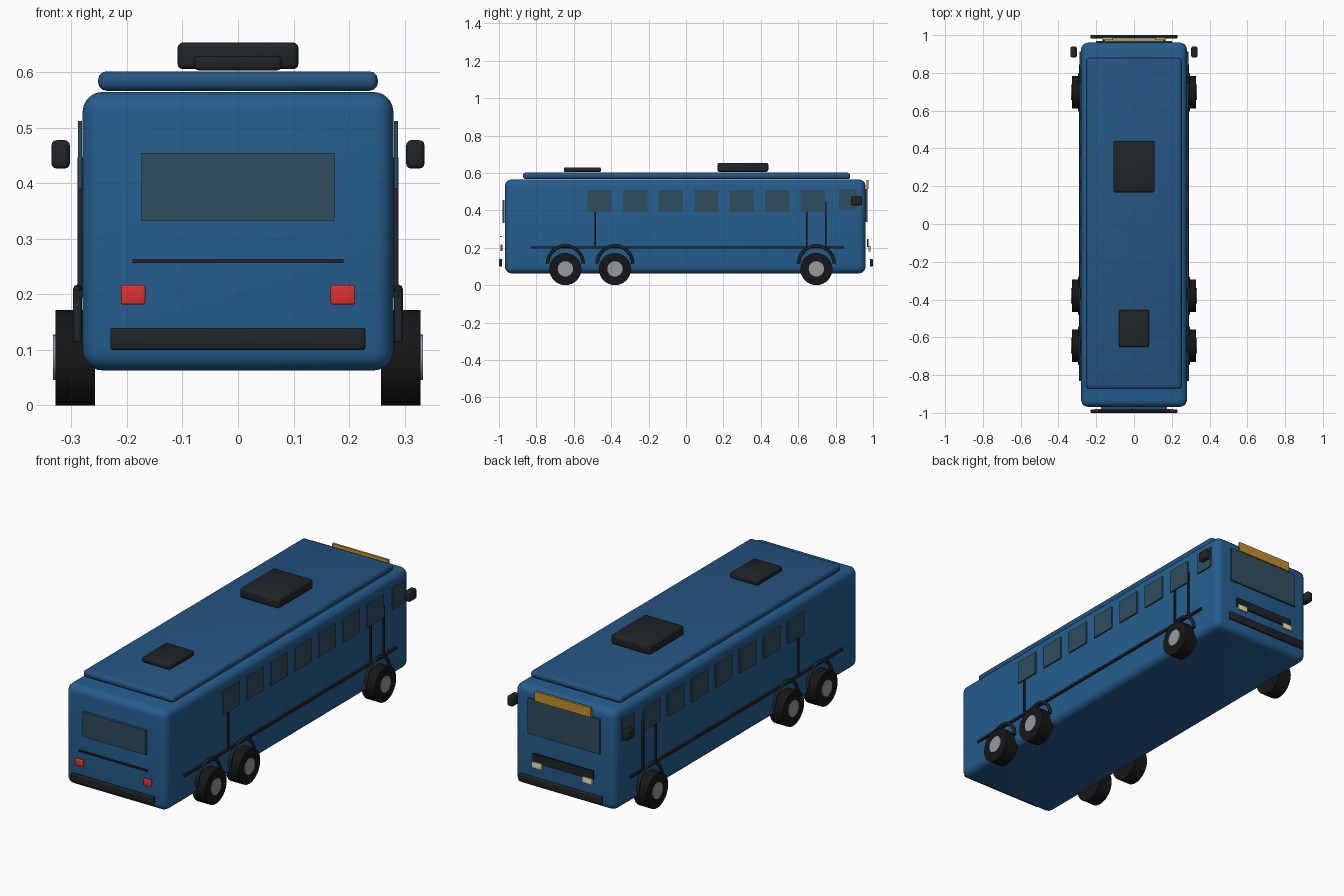
import bpy, bmesh, math
from mathutils import Matrix, Vector

if "Cube" in bpy.data.objects:
    bpy.data.objects.remove(bpy.data.objects["Cube"])


def material(name, rgb):
    m = bpy.data.materials.new(name)
    m.diffuse_color = (*rgb, 1)
    m.use_nodes = True
    m.node_tree.nodes["Principled BSDF"].inputs["Base Color"].default_value = m.diffuse_color
    return m


BLUE = material("blue_paint", (0.018, 0.11, 0.27))
ROOF = material("roof_blue", (0.018, 0.09, 0.22))
GLASS = material("tinted_glass", (0.028, 0.075, 0.11))
BLACK = material("black_trim", (0.014, 0.017, 0.021))
TYRE = material("tyre_rubber", (0.008, 0.008, 0.009))
METAL = material("hub_metal", (0.30, 0.33, 0.35))
RED = material("red_lens", (0.75, 0.03, 0.03))
CREAM = material("headlight_lens", (0.85, 0.78, 0.5))
AMBER = material("amber_sign", (0.55, 0.28, 0.03))


def finish(name, bm, mat):
    me = bpy.data.meshes.new(name)
    bm.to_mesh(me)
    bm.free()
    ob = bpy.data.objects.new(name, me)
    bpy.context.collection.objects.link(ob)
    me.materials.append(mat)
    return ob


def smooth(ob, angle=35):
    bpy.ops.object.select_all(action='DESELECT')
    ob.select_set(True)
    bpy.context.view_layer.objects.active = ob
    bpy.ops.object.shade_smooth_by_angle(angle=math.radians(angle))


def box(name, x, y, z, mat, bevel=0.0, segments=3):
    """Box from (min, max) ranges, optionally with rounded edges."""
    bm = bmesh.new()
    bmesh.ops.create_cube(bm, size=1)
    for v in bm.verts:
        v.co = Vector([(r[0] + r[1]) / 2 + c * (r[1] - r[0]) for c, r in zip(v.co, (x, y, z))])
    if bevel:
        bmesh.ops.bevel(bm, geom=bm.edges[:], offset=bevel, segments=segments,
                        profile=0.5, affect='EDGES')
    ob = finish(name, bm, mat)
    if bevel:
        smooth(ob)
    return ob


def pair(name, x, y, z, mat, bevel=0.0):
    """The same box on the right and left sides."""
    box("right_" + name, x, y, z, mat, bevel)
    box("left_" + name, (-x[1], -x[0]), y, z, mat, bevel)


def disc(name, x0, x1, y, z, r, mat, sides=32):
    bm = bmesh.new()
    bmesh.ops.create_cone(bm, cap_ends=True, segments=sides, radius1=r, radius2=r,
                          depth=abs(x1 - x0),
                          matrix=Matrix.Translation(((x0 + x1) / 2, y, z))
                          @ Matrix.Rotation(math.pi / 2, 4, 'Y'))
    smooth(finish(name, bm, mat))


def arch(name, x, y, z, r, tube, mat, steps=16, sides=8):
    """Half ring over a wheel."""
    bm = bmesh.new()
    rings = []
    for i in range(steps + 1):
        a = math.pi * i / steps
        ring = []
        for j in range(sides):
            b = 2 * math.pi * j / sides
            d = r + tube * math.cos(b)
            ring.append(bm.verts.new((x + tube * math.sin(b), y + d * math.cos(a), z + d * math.sin(a))))
        rings.append(ring)
    for p, q in zip(rings, rings[1:]):
        for j in range(sides):
            k = (j + 1) % sides
            bm.faces.new((p[j], p[k], q[k], q[j]))
    bm.faces.new(rings[0])
    bm.faces.new(rings[-1])
    bmesh.ops.recalc_face_normals(bm, faces=bm.faces[:])
    smooth(finish(name, bm, mat), 50)


# Body shell, raised roof and roof units
box("body", (-0.28, 0.28), (-0.968, 0.96), (0.063, 0.565), BLUE, 0.036, 5)
box("roof_panel", (-0.252, 0.252), (-0.872, 0.878), (0.567, 0.602), ROOF, 0.015)
box("front_roof_unit", (-0.109, 0.109), (0.168, 0.44), (0.606, 0.654), BLACK, 0.01)
box("rear_roof_unit", (-0.079, 0.079), (-0.652, -0.455), (0.604, 0.63), BLACK, 0.008)

# Side windows
for i in range(7):
    yc = -0.462 + 0.19 * i
    pair(f"side_window_{i + 1}", (0.281, 0.288), (yc - 0.065, yc + 0.065), (0.391, 0.508), GLASS)
pair("driver_window", (0.281, 0.288), (0.818, 0.914), (0.405, 0.513), GLASS)

# Side rails, door seams and mirrors
pair("side_rail", (0.279, 0.29), (-0.83, 0.845), (0.195, 0.207), BLACK)
for n, y, top in (("rear_seam", -0.484, 0.391), ("door_seam_back", 0.645, 0.391), ("door_seam_front", 0.747, 0.447)):
    pair(n, (0.28, 0.289), (y - 0.004, y + 0.004), (0.2, top), BLACK)
pair("mirror", (0.303, 0.336), (0.881, 0.94), (0.427, 0.478), BLACK, 0.009)

# Wheels with hubs and arches
for n, y in (("rear", -0.645), ("middle", -0.38), ("front", 0.697)):
    for side, s in (("right", 1), ("left", -1)):
        disc(f"{side}_{n}_tyre", s * 0.258, s * 0.329, y, 0.086, 0.086, TYRE)
        disc(f"{side}_{n}_hub", s * 0.31, s * 0.333, y, 0.087, 0.041, METAL, 24)
        arch(f"{side}_{n}_arch", s * 0.289, y, 0.115, 0.095, 0.008, BLACK)

# Rear end
box("rear_window", (-0.174, 0.174), (-0.982, -0.97), (0.332, 0.455), GLASS)
box("rear_panel_line", (-0.19, 0.19), (-0.994, -0.986), (0.257, 0.264), BLACK)
pair("tail_light", (0.167, 0.211), (-0.992, -0.98), (0.182, 0.217), RED, 0.004)
box("rear_bumper", (-0.23, 0.23), (-1.0, -0.983), (0.1, 0.14), BLACK, 0.005)

# Front end
box("windshield", (-0.2, 0.2), (0.961, 0.97), (0.337, 0.513), GLASS)
box("roof_sign", (-0.155, 0.155), (0.966, 0.977), (0.513, 0.561), AMBER)
box("grille", (-0.168, 0.168), (0.968, 0.977), (0.203, 0.247), BLACK)
pair("headlight", (0.112, 0.168), (0.976, 0.987), (0.18, 0.209), CREAM, 0.003)
box("front_bumper", (-0.23, 0.23), (0.983, 1.0), (0.1, 0.14), BLACK, 0.005)
